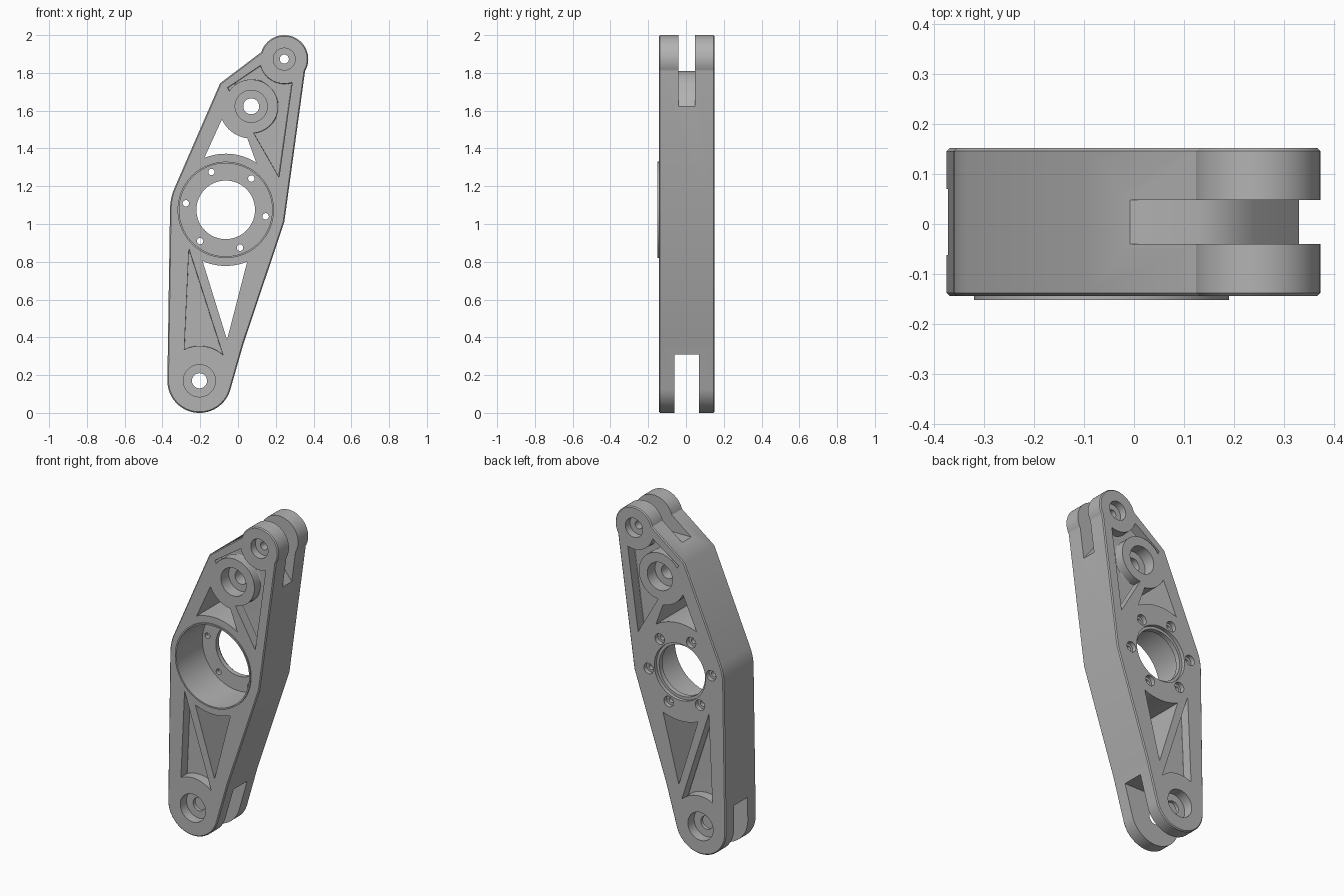
import bpy, bmesh
from math import sin, cos, radians

cube = bpy.data.objects.get("Cube")
if cube:
    bpy.data.objects.remove(cube, do_unlink=True)

metal = bpy.data.materials.new("plain_grey_metal")
metal.use_nodes = True
grey = (0.45, 0.45, 0.45, 1)
metal.diffuse_color = grey
metal.node_tree.nodes["Principled BSDF"].inputs["Base Color"].default_value = grey

# Main centres (x, z) and the body's thickness in y
FOOT, HUB, MID, TOP = (-0.204, 0.17), (-0.065, 1.075), (0.07, 1.623), (0.245, 1.873)
FRONT, BACK = -0.144, 0.152
YC = (FRONT + BACK) / 2


def arc(centre, r, a0, a1, n=24):
    steps = [radians(a0 + (a1 - a0) * i / n) for i in range(n + 1)]
    return [(centre[0] + r * cos(a), centre[1] + r * sin(a)) for a in steps]


def loft(name, rings, bevel_y=(), width=0.0, segments=1):
    """Solid through rings of (x, y, z) points; rims at bevel_y are rounded."""
    bm = bmesh.new()
    loops = [[bm.verts.new(p) for p in ring] for ring in rings]
    n = len(loops[0])
    for a, b in zip(loops, loops[1:]):
        for i in range(n):
            j = (i + 1) % n
            bm.faces.new((a[i], a[j], b[j], b[i]))
    bm.faces.new(loops[0])
    bm.faces.new(loops[-1])
    bmesh.ops.recalc_face_normals(bm, faces=bm.faces[:])
    rim = [e for e in bm.edges
           if any(all(abs(v.co.y - y) < 1e-5 for v in e.verts) for y in bevel_y)]
    if rim:
        bmesh.ops.bevel(bm, geom=rim, offset=width, segments=segments,
                        profile=0.5, affect='EDGES', clamp_overlap=True)
    mesh = bpy.data.meshes.new(name)
    bm.to_mesh(mesh)
    bm.free()
    mesh.materials.append(metal)
    obj = bpy.data.objects.new(name, mesh)
    bpy.context.collection.objects.link(obj)
    return obj


def prism(name, outline, y0, y1, **kw):
    return loft(name, [[(x, y, z) for x, z in outline] for y in (y0, y1)], **kw)


def lathe(name, centre, profile, n=64):
    """Turned solid along y from (y, radius) steps."""
    return loft(name, [[(x, y, z) for x, z in arc(centre, r, 0, 360 - 360 / n, n - 1)]
                       for y, r in profile])


def combine(target, tool, operation='DIFFERENCE'):
    mod = target.modifiers.new("cut", 'BOOLEAN')
    mod.operation, mod.solver, mod.object = operation, 'EXACT', tool
    bpy.ops.object.select_all(action='DESELECT')
    bpy.context.view_layer.objects.active = target
    target.select_set(True)
    bpy.ops.object.modifier_apply(modifier=mod.name)
    bpy.data.objects.remove(tool, do_unlink=True)


# Body outline
outline = (arc(FOOT, 0.17, 180, 345, 40)
           + [(0.03, 0.37), (0.245, 1.01)]
           + arc(TOP, 0.127, -30, 163, 40)
           + [(-0.095, 1.745)]
           + arc(HUB, 0.295, 155, 180, 10))
body = prism("link_arm", outline, FRONT, BACK, bevel_y=(FRONT, BACK), width=0.006)

# Raised lip around the hub, then the stepped hub bore
combine(body, lathe("hub_lip", HUB, [(-0.152, 0.255), (0, 0.255)], 96), 'UNION')
combine(body, lathe("hub_bore", HUB, [(-0.3, 0.246), (0.1, 0.246), (0.1, 0.155),
                                      (0.13, 0.155), (0.13, 0.172), (0.3, 0.172)], 96))

# Six screw holes, counterbored from the back
for k in range(6):
    spot = arc(HUB, 0.214, 50.7 + 60 * k, 0, 1)[0]
    combine(body, lathe("screw_hole", spot, [(0.03, 0.017), (0.125, 0.017),
                                             (0.125, 0.032), (0.3, 0.032)], 24))

# Pivot holes, counterbored on both faces
for centre, wide, narrow, depth in ((FOOT, 0.085, 0.04, 0.06),
                                    (MID, 0.085, 0.042, 0.075),
                                    (TOP, 0.058, 0.024, 0.045)):
    f, b = FRONT + depth, BACK - depth
    combine(body, lathe("pivot_hole", centre, [(-0.3, wide), (f, wide), (f, narrow),
                                               (b, narrow), (b, wide), (0.3, wide)]))

# Windows right through the arm
upper_window = arc(MID, 0.17, 204, 263) + arc(HUB, 0.297, 57, 112.5)
lower_window = arc(HUB, 0.297, 245.6, 292.5) + [(-0.058, 0.387)]
for shape in (upper_window, lower_window):
    combine(body, prism("window", shape, -0.3, 0.3))

# Shallow pockets with rounded floors, on both faces
upper_pocket = (arc(MID, 0.142, -85, 145) + [(-0.055, 1.722)]
                + arc(TOP, 0.13, 195, 289) + [(0.217, 1.247)])
lower_pocket = [(-0.26, 0.87)] + arc(FOOT, 0.184, 116, 47)
for side in (-1, 1):
    floor = YC + side * 0.088
    for shape in (upper_pocket, lower_pocket):
        combine(body, prism("pocket", shape, side * 0.3, floor,
                            bevel_y=(floor,), width=0.012, segments=3))

# Fork slots at the two ends
foot_slot = [(-0.6, -0.2), (0.4, -0.2), (0.4, 0.31), (-0.6, 0.31)]
combine(body, prism("foot_slot", foot_slot, YC - 0.066, YC + 0.066))
top_slot = [(-0.3, 1.812), (0.13, 1.81), (0.19, 1.785), (0.24, 1.74), (0.33, 1.62),
            (0.6, 1.62), (0.6, 2.2), (-0.3, 2.2)]
combine(body, prism("top_slot", top_slot, YC - 0.044, YC + 0.044))

# Smooth curved walls, flat faces kept crisp
bpy.ops.object.select_all(action='DESELECT')
bpy.context.view_layer.objects.active = body
body.select_set(True)
bpy.ops.object.shade_smooth_by_angle(angle=radians(30))
weighted = body.modifiers.new("even_normals", 'WEIGHTED_NORMAL')
weighted.keep_sharp = True
